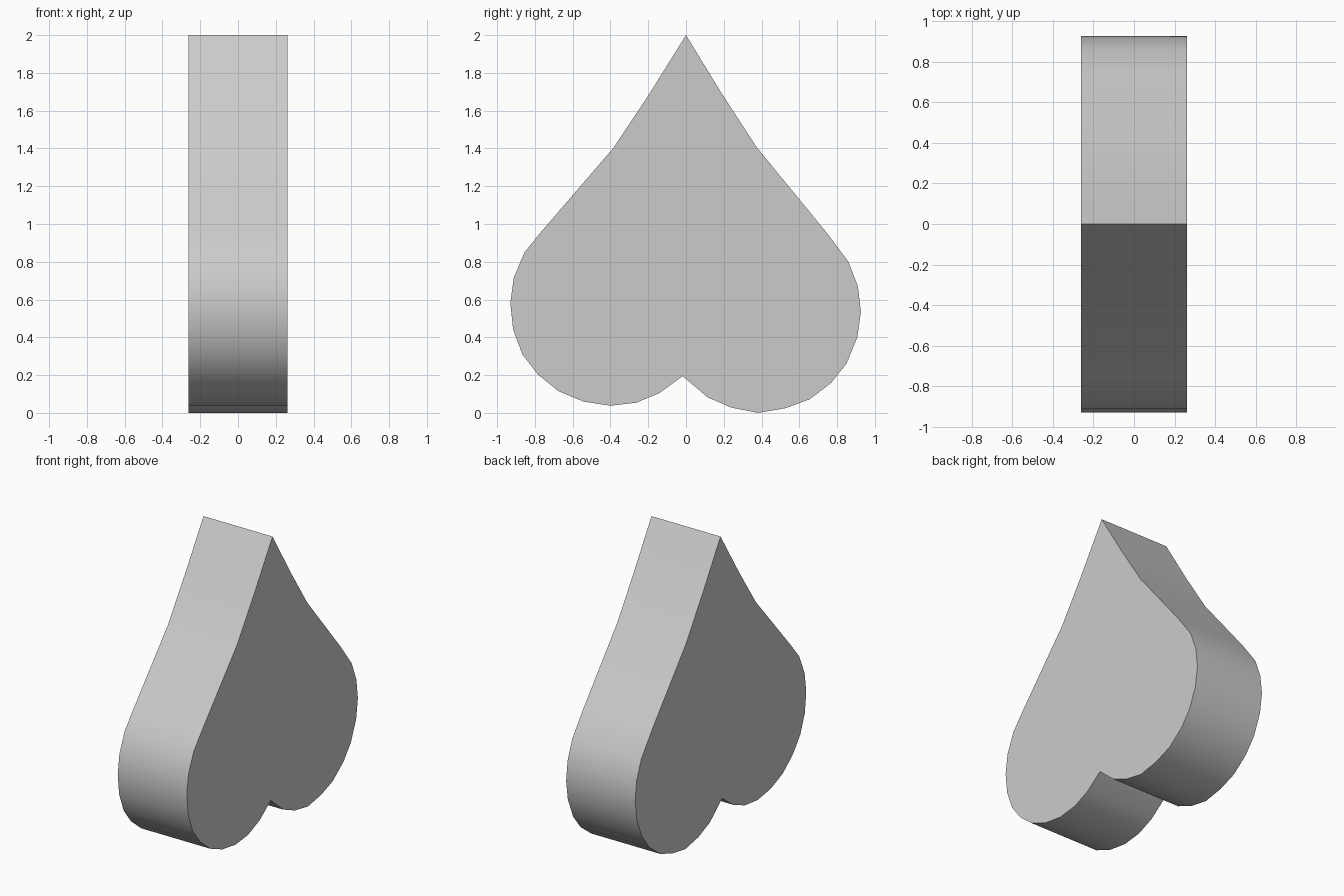
import bpy, bmesh, math

if "Cube" in bpy.data.objects:
    bpy.data.objects.remove(bpy.data.objects["Cube"])

HALF_THICKNESS = 0.262

# Outline in the (y, z) plane: tip, right flank and lobe, notch, left lobe and flank
OUTLINE = [
    (0.0, 2.0), (0.19, 1.69), (0.375, 1.405), (0.74, 0.96),
    (0.86, 0.80), (0.91, 0.67), (0.926, 0.535), (0.907, 0.40),
    (0.85, 0.262), (0.77, 0.16), (0.655, 0.072), (0.527, 0.025),
    (0.382, 0.0), (0.24, 0.028), (0.115, 0.082), (-0.018, 0.195),
    (-0.14, 0.105), (-0.263, 0.054), (-0.40, 0.038), (-0.543, 0.06),
    (-0.675, 0.115), (-0.785, 0.204), (-0.866, 0.31), (-0.915, 0.44),
    (-0.93, 0.58), (-0.912, 0.715), (-0.855, 0.85), (-0.77, 0.955),
    (-0.385, 1.402), (-0.20, 1.68),
]

# Flat heart profile extruded along x
bm = bmesh.new()
profile = bm.faces.new([bm.verts.new((-HALF_THICKNESS, y, z)) for y, z in OUTLINE])
extruded = bmesh.ops.extrude_face_region(bm, geom=[profile], use_keep_orig=True)
bmesh.ops.translate(bm, vec=(2 * HALF_THICKNESS, 0, 0),
                    verts=[v for v in extruded["geom"] if isinstance(v, bmesh.types.BMVert)])
bmesh.ops.recalc_face_normals(bm, faces=bm.faces)

mesh = bpy.data.meshes.new("heart_block")
bm.to_mesh(mesh)
bm.free()
heart = bpy.data.objects.new("heart_block", mesh)
bpy.context.collection.objects.link(heart)

# Smooth rim with sharp face borders, tip and notch
bpy.context.view_layer.objects.active = heart
heart.select_set(True)
bpy.ops.object.shade_smooth_by_angle(angle=math.radians(30))
